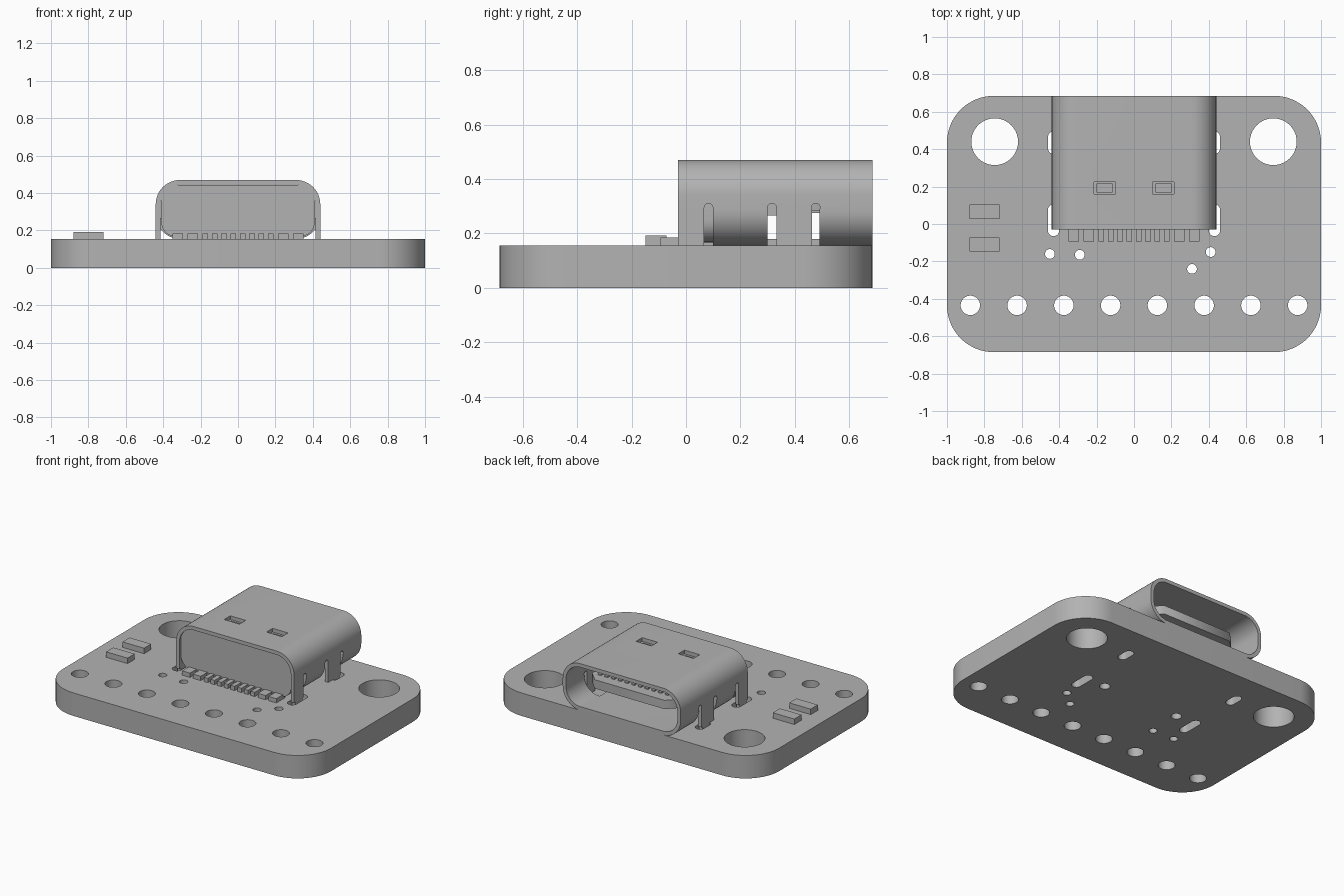
import bpy, bmesh, math
from mathutils import Matrix, Vector

old = bpy.data.objects.get("Cube")
if old:
    bpy.data.objects.remove(old, do_unlink=True)

grey = bpy.data.materials.new("plain grey")
grey.use_nodes = True
COLOUR = (0.45, 0.45, 0.45, 1)
grey.diffuse_color = COLOUR
grey.node_tree.nodes["Principled BSDF"].inputs["Base Color"].default_value = COLOUR


def add(name, mesh):
    mesh.materials.clear()
    mesh.materials.append(grey)
    ob = bpy.data.objects.new(name, mesh)
    bpy.context.collection.objects.link(ob)
    return ob


def box(name, x, y, z):
    """Block spanning three (low, high) ranges."""
    bm = bmesh.new()
    bmesh.ops.create_cube(bm, size=1)
    for v in bm.verts:
        v.co = [(a + b) / 2 + c * (b - a) for (a, b), c in zip((x, y, z), v.co)]
    mesh = bpy.data.meshes.new(name)
    bm.to_mesh(mesh)
    bm.free()
    return add(name, mesh)


def rounded(cx, cy, w, h, r, n=10):
    """Rounded rectangle; also serves for circles and slots."""
    pts = []
    for k, (sx, sy) in enumerate(((1, 1), (-1, 1), (-1, -1), (1, -1))):
        for i in range(n + 1):
            a = math.pi / 2 * (k + i / n)
            pts.append((cx + sx * (w / 2 - r) + r * math.cos(a),
                        cy + sy * (h / 2 - r) + r * math.sin(a)))
    return [p for i, p in enumerate(pts)
            if (Vector(p) - Vector(pts[i - 1])).length > 1e-5]


def circle(cx, cy, r):
    return rounded(cx, cy, 2 * r, 2 * r, r)


def extrude(name, loops, low, high, along_y=False):
    """Filled outline (later loops are holes) extruded along z or y."""
    curve = bpy.data.curves.new(name, 'CURVE')
    curve.dimensions = '2D'
    curve.fill_mode = 'BOTH'
    curve.extrude = (high - low) / 2
    for loop in loops:
        s = curve.splines.new('POLY')
        s.points.add(len(loop) - 1)
        for p, (u, v) in zip(s.points, loop):
            p.co = (u, v, 0, 1)
        s.use_cyclic_u = True
    temp = bpy.data.objects.new(name, curve)
    bpy.context.collection.objects.link(temp)
    bpy.context.view_layer.update()
    mesh = bpy.data.meshes.new_from_object(
        temp.evaluated_get(bpy.context.evaluated_depsgraph_get()))
    bpy.data.objects.remove(temp, do_unlink=True)
    mid = (low + high) / 2
    move = Matrix.Translation((0, mid, 0) if along_y else (0, 0, mid))
    if along_y:
        move = move @ Matrix.Rotation(math.pi / 2, 4, 'X')
    mesh.transform(move)
    bm = bmesh.new()
    bm.from_mesh(mesh)
    bmesh.ops.remove_doubles(bm, verts=bm.verts, dist=1e-5)
    bmesh.ops.recalc_face_normals(bm, faces=bm.faces)
    bm.to_mesh(mesh)
    bm.free()
    return add(name, mesh)


def activate(ob):
    bpy.ops.object.select_all(action='DESELECT')
    ob.select_set(True)
    bpy.context.view_layer.objects.active = ob


def cut(ob, cutters):
    activate(ob)
    for c in cutters:
        m = ob.modifiers.new("cut", 'BOOLEAN')
        m.operation, m.solver, m.object = 'DIFFERENCE', 'EXACT', c
        bpy.ops.object.modifier_apply(modifier=m.name)
        bpy.data.objects.remove(c, do_unlink=True)


def smooth(ob):
    activate(ob)
    bpy.ops.object.shade_smooth_by_angle(angle=math.radians(30))


TOP = 0.155      # board surface
SIDES = (-1, 1)

# Circuit board with every through hole
holes = [circle(-0.875 + 0.25 * i, -0.435, 0.052) for i in range(8)]
vias = ((-0.45, -0.16), (-0.29, -0.165), (0.41, -0.15), (0.31, -0.24))
holes += [circle(x, y, 0.026) for x, y in vias]
for s in SIDES:
    holes.append(circle(s * 0.745, 0.44, 0.125))
    holes.append(circle(s * 0.285, 0.062, 0.033))
    holes.append(rounded(s * 0.43, 0.435, 0.06, 0.12, 0.03))
    holes.append(rounded(s * 0.43, 0.02, 0.06, 0.17, 0.03))
smooth(extrude("circuit_board", [rounded(0, 0, 2, 1.37, 0.25, 16)] + holes, 0, TOP))

# Connector shell: rounded tube, lower corners cut away around the legs
shell = extrude("connector_shell", [rounded(0, 0.3125, 0.88, 0.315, 0.13, 12),
                                    rounded(0, 0.3125, 0.83, 0.265, 0.105, 12)],
                -0.03, 0.685, along_y=True)
cutters = []
for s in SIDES:
    xs = sorted((s * 0.3, s * 0.5))
    cutters.append(box("cutter", xs, (-0.1, 0.1), (0.1, 0.295)))
    cutters.append(box("cutter", xs, (0.3, 0.49), (0.1, 0.295)))
    for y in (0.083, 0.316, 0.477):
        c = extrude("cutter", [circle(-0.295, y, 0.0155)], 0.3, 0.5)
        c.data.transform(Matrix.Rotation(math.pi / 2, 4, 'Y'))
        if s < 0:
            c.data.transform(Matrix.Rotation(math.pi, 4, 'Z')
                             @ Matrix.Translation((0, -2 * y, 0)))
        cutters.append(c)
    cutters.append(box("cutter", sorted((s * 0.1, s * 0.215)), (0.16, 0.225), (0.42, 0.5)))
cut(shell, cutters)
smooth(shell)

# Mounting legs dropping into the board slots
for s, side in zip(SIDES, ("right", "left")):
    xs = sorted((s * 0.415, s * 0.44))
    for part, y0, y1 in (("front", -0.03, 0.067), ("back", 0.332, 0.463)):
        box(f"{part}_leg_{side}", xs, (y0, y1), (TOP, 0.3))
        box(f"{part}_leg_tip_{side}", xs, (y0 + 0.015, y1 - 0.01), (0.05, TOP))

# Inner housing closing the front end, with latch ledges under the top windows
housing = extrude("housing", [rounded(0, 0.305, 0.822, 0.276, 0.08, 8)],
                  -0.022, 0.26, along_y=True)
cut(housing, [box("cutter", sorted((s * 0.115, s * 0.2)), (0.172, 0.213), (0.425, 0.5))
              for s in SIDES])
smooth(housing)

# Tongue with chamfered tip and a thicker root
tip = [(-0.33, 0.24), (0.33, 0.24), (0.33, 0.53), (0.26, 0.6), (-0.26, 0.6), (-0.33, 0.53)]
extrude("tongue", [tip], 0.283, 0.342)
box("tongue_root", (-0.34, 0.34), (0.25, 0.36), (0.265, 0.36))
for i in range(12):
    x = (i - 5.5) * 0.05
    for z in (0.281, 0.344):
        box("tongue_contact", (x - 0.012, x + 0.012), (0.35, 0.53), (z - 0.006, z + 0.006))

# Solder pins along the front edge: eight narrow, two wide on each side
pins = [((i - 3.5) * 0.05, 0.03) for i in range(8)]
pins += [(s * x, 0.058) for s in SIDES for x in (0.242, 0.322)]
for x, w in pins:
    box("solder_pin", (x - w / 2, x + w / 2), (-0.093, 0.0), (TOP, 0.184))

# Two small resistors
for name, y in (("resistor_back", 0.065), ("resistor_front", -0.11)):
    box(name, (-0.88, -0.72), (y - 0.038, y + 0.038), (TOP, 0.192))
bpy.ops.object.select_all(action='DESELECT')
